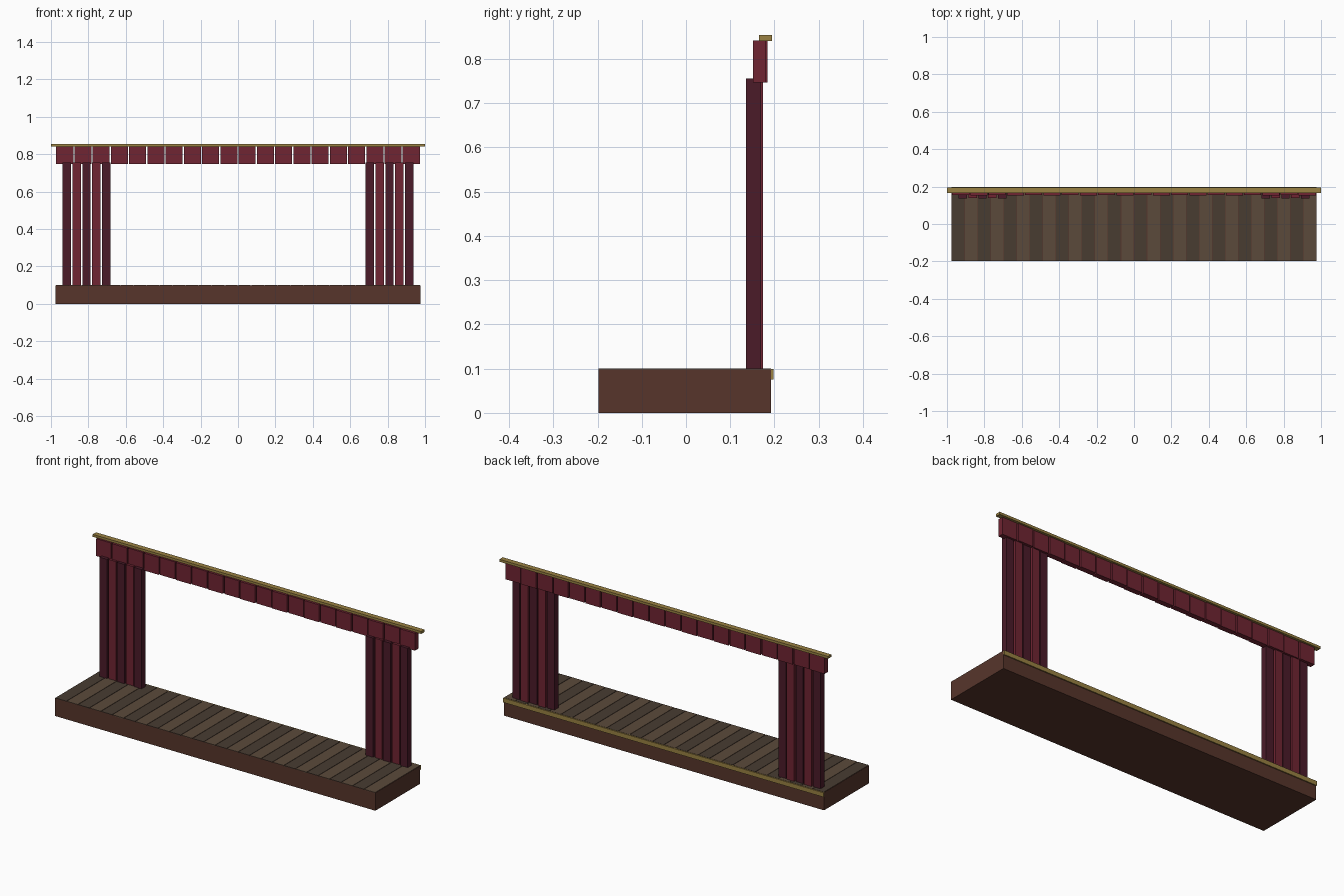
import bpy

if "Cube" in bpy.data.objects:
    bpy.data.objects.remove(bpy.data.objects["Cube"])


def mat(name, rgb):
    m = bpy.data.materials.new(name)
    m.diffuse_color = (*rgb, 1)
    m.use_nodes = True
    m.node_tree.nodes["Principled BSDF"].inputs["Base Color"].default_value = m.diffuse_color
    return m


WOOD = mat("dark_wood", (0.095, 0.036, 0.024))
PLANK_A = mat("plank_light", (0.105, 0.068, 0.044))
PLANK_B = mat("plank_dark", (0.065, 0.045, 0.031))
RED = mat("red_cloth", (0.16, 0.018, 0.032))
DARK_RED = mat("dark_red_cloth", (0.07, 0.011, 0.022))
GOLD = mat("gold_trim", (0.32, 0.22, 0.055))


def box(name, lo, hi, material):
    """Axis-aligned box between two corners."""
    bpy.ops.mesh.primitive_cube_add(
        size=1, location=[(a + b) / 2 for a, b in zip(lo, hi)])
    ob = bpy.context.object
    ob.name = name
    ob.scale = [b - a for a, b in zip(lo, hi)]
    bpy.ops.object.transform_apply(location=False, rotation=False, scale=True)
    ob.data.materials.append(material)
    return ob


W = 0.975

# Stage platform and gold edge strip
box("platform", (-W, -0.198, 0), (W, 0.192, 0.098), WOOD)
box("platform_trim", (-W, 0.190, 0.075), (W, 0.198, 0.099), GOLD)

# Floor planks in alternating tones
N = 28
pitch = 2 * W / N
for i in range(N):
    x = -W + (i + 0.5) * pitch
    box("floor_plank", (x - pitch / 2 + 0.0015, -0.198, 0.094),
        (x + pitch / 2 - 0.0015, 0.192, 0.1), PLANK_A if i % 2 else PLANK_B)

# Side curtains made of staggered folds
for side in (-1, 1):
    for i in range(5):
        x = side * 0.81 + (i - 2) * 0.0528
        y = 0.140 if i % 2 else 0.136
        box("curtain_fold", (x - 0.0225, y, 0.098), (x + 0.0225, y + 0.034, 0.756),
            RED if i % 2 else DARK_RED)

# Valance of staggered panels
N = 20
pitch = 2 * W / N
for i in range(N):
    x = -W + (i + 0.5) * pitch
    y = 0.1515 if i % 2 else 0.1545
    box("valance_panel", (x - 0.0455, y, 0.7465), (x + 0.0455, y + 0.0295, 0.842), RED)

# Gold top rail
box("top_rail", (-1, 0.165, 0.8405), (1, 0.194, 0.854), GOLD)
